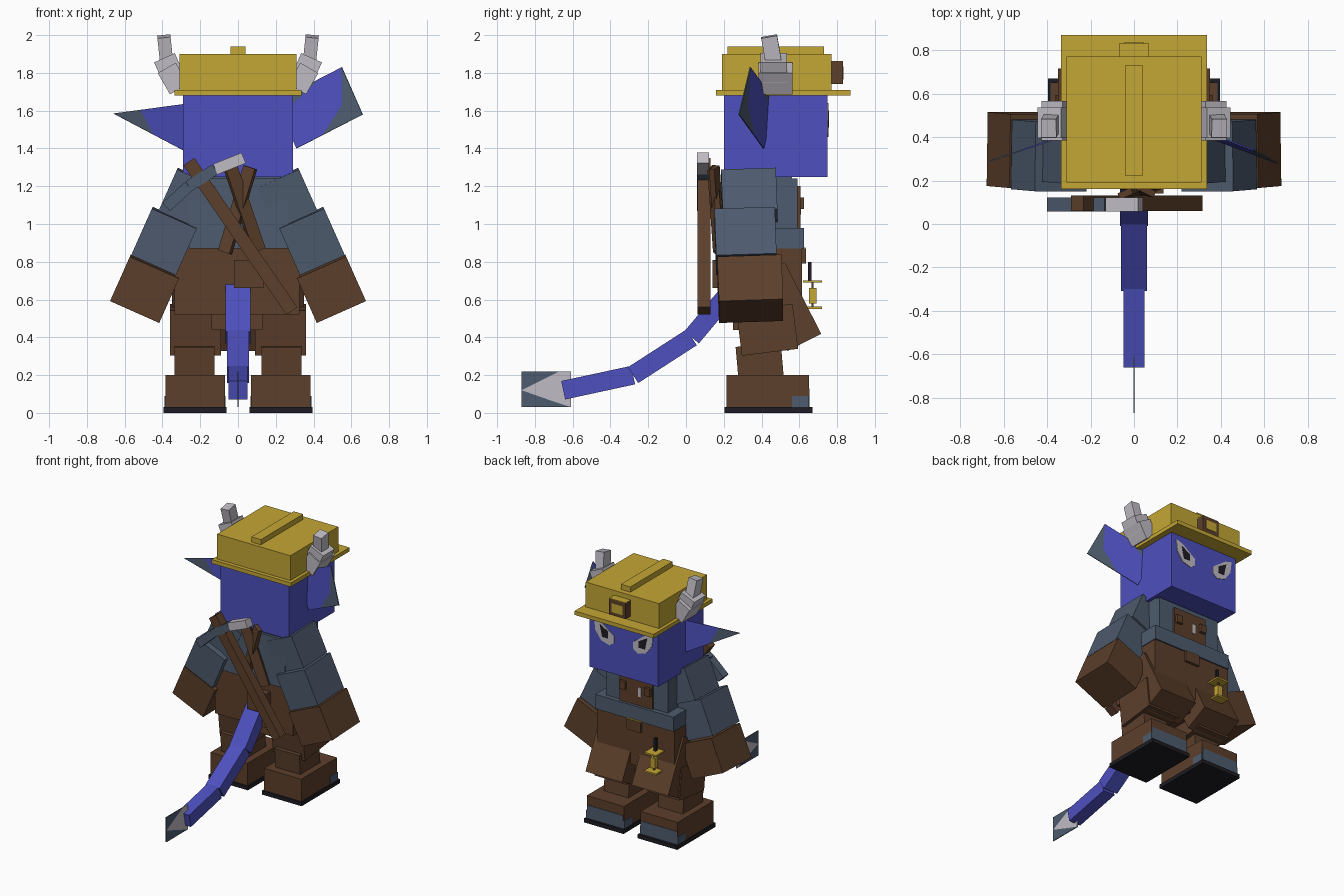
import bpy, bmesh
from math import radians
from mathutils import Matrix, Vector, Euler

cube = bpy.data.objects.get("Cube")
if cube:
    bpy.data.objects.remove(cube, do_unlink=True)


def material(name, *rgb):
    mat = bpy.data.materials.new(name)
    mat.use_nodes = True
    mat.diffuse_color = (*rgb, 1)
    mat.node_tree.nodes["Principled BSDF"].inputs["Base Color"].default_value = (*rgb, 1)
    return mat


blue = material("blue_skin", .075, .08, .52)
yellow = material("helmet_yellow", .55, .38, .035)
brown = material("brown_leather", .107, .05, .024)
slate = material("slate_cloth", .076, .105, .156)
bone = material("pale_bone", .52, .5, .55)
dark = material("dark_rubber", .013, .012, .017)


def finish(name, bm, mats):
    mesh = bpy.data.meshes.new(name)
    bm.to_mesh(mesh)
    bm.free()
    for mat in mats:
        mesh.materials.append(mat)
    obj = bpy.data.objects.new(name, mesh)
    bpy.context.collection.objects.link(obj)
    return obj


def block(name, mat, center, size, rotation):
    bm = bmesh.new()
    matrix = Matrix.Translation(center) @ rotation.to_matrix().to_4x4() @ Matrix.Diagonal((*size, 1))
    bmesh.ops.create_cube(bm, size=1, matrix=matrix)
    return finish(name, bm, [mat])


def box(name, mat, xs, ys, zs, pitch=0, roll=0):
    """Box from axis ranges, turned about its own centre."""
    ranges = (xs, ys, zs)
    center = Vector([(a + b) / 2 for a, b in ranges])
    size = [b - a for a, b in ranges]
    return block(name, mat, center, size, Euler((radians(pitch), radians(roll), 0)))


def pair(name, mat, xs, ys, zs, pitch=0, roll=0):
    """The same box on both sides of the body."""
    box("left_" + name, mat, xs, ys, zs, pitch, roll)
    box("right_" + name, mat, (-xs[1], -xs[0]), ys, zs, pitch, -roll)


def beam(name, mat, start, end, width, depth):
    """Bar from start to end, lying in a plane that contains the y or x axis."""
    start, end = Vector(start), Vector(end)
    axis = end - start
    rotation = Vector((0, 0, 1)).rotation_difference(axis)
    return block(name, mat, (start + end) / 2, (width, depth, axis.length), rotation)


def sheet(name, patches, thickness=.006):
    """Thin plate made of coloured polygons."""
    bm = bmesh.new()
    mats = []
    for mat, points in patches:
        if mat not in mats:
            mats.append(mat)
        face = bm.faces.new([bm.verts.new(p) for p in points])
        face.material_index = mats.index(mat)
    obj = finish(name, bm, mats)
    solid = obj.modifiers.new("thickness", "SOLIDIFY")
    solid.thickness = thickness
    solid.offset = 0
    return obj


# Head and helmet
box("head", blue, (-.29, .29), (.2, .75), (1.25, 1.69))
box("helmet_brim", yellow, (-.335, .335), (.16, .87), (1.68, 1.71))
box("helmet_crown", yellow, (-.31, .31), (.19, .77), (1.7, 1.9))
box("helmet_ridge", yellow, (-.04, .04), (.22, .73), (1.89, 1.94))
box("lamp_case", brown, (-.07, .07), (.75, .83), (1.74, 1.86))
box("lamp_glass", yellow, (-.045, .045), (.826, .834), (1.765, 1.835))
box("lamp_top", yellow, (-.07, .07), (.77, .83), (1.858, 1.864))

# Horns
pair("horn_base", bone, (.29, .4), (.385, .565), (1.705, 1.835), roll=30)
pair("horn_middle", bone, (.305, .425), (.395, .535), (1.765, 1.885), roll=24)
pair("horn_tip", bone, (.35, .42), (.41, .495), (1.85, 1.995), pitch=10, roll=6)

# Raised ear with a slate edge
root, outer, top = Vector((.31, .41, 1.4)), Vector((.66, .28, 1.58)), Vector((.55, .34, 1.83))


def on_ear(*coords):
    return [root + (outer - root) * u + (top - outer) * v for u, v in coords]


sheet("left_ear", [
    (blue, on_ear((0, 0), (.4, 0), (.8, .35), (1, 1), (.65, 1), (.2, .8), (0, .8))),
    (slate, on_ear((.4, 0), (1, 0), (1, 1), (.8, .35))),
    (slate, on_ear((0, .8), (.2, .8), (.65, 1), (0, 1)))])

# Drooping ear with a slate tip
low, tip, high = Vector((-.28, .42, 1.385)), Vector((-.66, .29, 1.585)), Vector((-.25, .43, 1.64))
low_cut, high_cut = low.lerp(tip, .45), high.lerp(tip, .65)
sheet("right_ear", [(blue, [low, low_cut, high_cut, high]), (slate, [low_cut, tip, high_cut])])

# Slanted eyes
for side, sign in (("left", 1), ("right", -1)):
    white = [(.25, 1.64), (.19, 1.62), (.08, 1.54), (.08, 1.49), (.12, 1.46), (.19, 1.48), (.24, 1.55)]
    pupil = [(.2, 1.6), (.13, 1.56), (.13, 1.51), (.18, 1.51)]
    sheet(side + "_eye", [(bone, [(sign * x, .752, z) for x, z in white])])
    sheet(side + "_pupil", [(dark, [(sign * x, .755, z) for x, z in pupil])])

# Jacket and chest panel
box("jacket", slate, (-.26, .265), (.19, .59), (.87, 1.24))
box("collar", slate, (-.25, .265), (.21, .56), (1.21, 1.31))
box("jacket_hem", slate, (-.33, .33), (.2, .625), (.87, .98))
box("chest_panel", brown, (-.14, .14), (.57, .605), (.96, 1.2))
pair("chest_buckle", brown, (.08, .13), (.59, .625), (1.08, 1.14))
box("chest_clip", bone, (-.045, -.02), (.602, .61), (1.05, 1.12))

# Arms
pair("shoulder", slate, (.14, .38), (.19, .48), (1.015, 1.255), 2, -24)
pair("sleeve", slate, (.26, .52), (.155, .475), (.775, 1.045), 2, -24)
pair("cuff", brown, (.35, .635), (.17, .51), (.528, .786), 2, -24)

# Trousers and skirt flaps
box("trousers", brown, (-.335, .325), (.2, .615), (.52, .87))
box("crotch", brown, (-.14, .13), (.25, .56), (.44, .54))
box("belt_buckle", brown, (-.06, .06), (.6, .635), (.79, .87))
box("buckle_trim", yellow, (-.06, .06), (.6, .632), (.868, .876))
pair("skirt_flap", brown, (.04, .35), (.43, .63), (.35, .776), 27)
pair("thigh", brown, (.09, .36), (.28, .58), (.32, .56), 7)

# Lower legs and boots
pair("shin", brown, (.125, .335), (.27, .51), (.18, .36), 5)
pair("boot", brown, (.07, .385), (.215, .65), (.03, .2))
pair("sole", dark, (.06, .395), (.205, .67), (0, .03))
pair("toe_cap", slate, (.075, .38), (.646, .654), (.03, .13))
pair("toe_side", slate, (.066, .389), (.56, .652), (.03, .09))

# Lantern hanging from the belt
box("lantern_hook", dark, (-.21, -.19), (.645, .665), (.7, .8))
box("lantern_lid", yellow, (-.25, -.15), (.62, .72), (.69, .702))
box("lantern_base", yellow, (-.25, -.15), (.62, .72), (.55, .562))
box("lantern_glass", yellow, (-.22, -.18), (.65, .69), (.58, .66))
box("lantern_rod", brown, (-.206, -.194), (.664, .676), (.55, .7))

# Straps, pouch and pickaxe on the back
beam("strap_one", brown, (.065, .15, 1.3), (-.07, .18, .85), .07, .03)
beam("strap_two", brown, (-.04, .14, 1.3), (.11, .17, .86), .07, .03)
box("pouch", brown, (-.02, .135), (.14, .22), (.66, .81))
beam("pickaxe_handle", brown, (-.26, .095, 1.33), (.285, .095, .54), .07, .07)
pick = [Vector(p) for p in ((.03, .09, 1.35), (-.12, .09, 1.29), (-.26, .09, 1.2), (-.38, .09, 1.09))]
for index, mat in enumerate((bone, slate, slate)):
    beam(f"pickaxe_head_{index}", mat, pick[index], pick[index + 1], .06, .065)

# Tail and its tuft
tail = [Vector(p) for p in ((0, .24, .65), (0, .03, .4), (0, -.28, .2), (0, -.65, .12))]
for index, width in enumerate((.13, .118, .098)):
    beam(f"tail_{index}", blue, tail[index], tail[index + 1], width, .1)


def upright(*coords):
    return [(0, y, z) for y, z in coords]


sheet("tail_tuft", [
    (bone, upright((-.87, .12), (-.67, .22), (-.61, .22), (-.61, .03), (-.7, .06))),
    (slate, upright((-.87, .12), (-.87, .22), (-.67, .22))),
    (slate, upright((-.87, .12), (-.7, .06), (-.61, .03), (-.87, .03)))])
